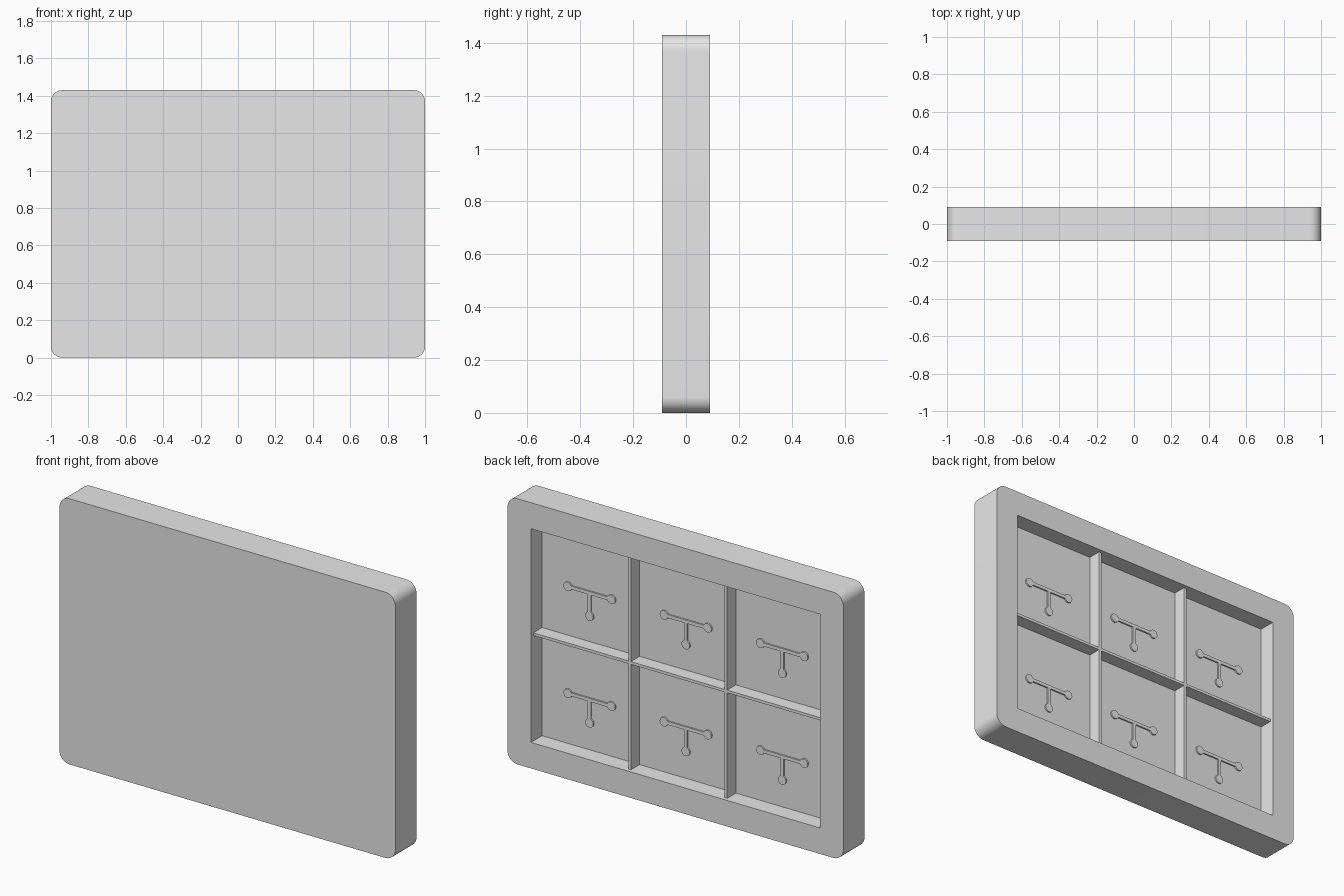
import bpy
import bmesh
from math import sin, cos, pi, asin
from mathutils import Vector

W, H, D = 2.0, 1.43, 0.18          # overall size
RIM = 0.14                         # border around the opening
FLOOR = -0.004                     # y of the compartment floor
BACK = D / 2
COLS, ROWS = 3, 2

if "Cube" in bpy.data.objects:
    bpy.data.objects.remove(bpy.data.objects["Cube"], do_unlink=True)

grey = bpy.data.materials.new("plain grey")
grey.use_nodes = True
grey.diffuse_color = (0.8, 0.8, 0.8, 1)
grey.node_tree.nodes["Principled BSDF"].inputs["Base Color"].default_value = (0.8, 0.8, 0.8, 1)


def extrude_profile(name, points, y0, y1):
    """Solid from an x-z outline, running from y0 to y1."""
    bm = bmesh.new()
    face = bm.faces.new([bm.verts.new((x, y0, z)) for x, z in points])
    new = bmesh.ops.extrude_face_region(bm, geom=[face])["geom"]
    moved = [v for v in new if isinstance(v, bmesh.types.BMVert)]
    bmesh.ops.translate(bm, verts=moved, vec=(0, y1 - y0, 0))
    bmesh.ops.recalc_face_normals(bm, faces=bm.faces)
    mesh = bpy.data.meshes.new(name)
    bm.to_mesh(mesh)
    bm.free()
    mesh.materials.append(grey)
    obj = bpy.data.objects.new(name, mesh)
    bpy.context.collection.objects.link(obj)
    return obj


def rectangle(x0, x1, z0, z1):
    return [(x0, z0), (x1, z0), (x1, z1), (x0, z1)]


def arc(cx, cz, r, start, end, steps):
    angles = [start + (end - start) * i / steps for i in range(steps + 1)]
    return [(cx + r * cos(a), cz + r * sin(a)) for a in angles]


def smooth(obj):
    bpy.ops.object.select_all(action="DESELECT")
    obj.select_set(True)
    bpy.context.view_layer.objects.active = obj
    bpy.ops.object.shade_smooth_by_angle(angle=pi / 6)


# Outer tray with rounded corners
R = 0.06
outline = []
for i, (sx, sz) in enumerate([(1, 1), (-1, 1), (-1, -1), (1, -1)]):
    outline += arc(sx * (W / 2 - R), H / 2 + sz * (H / 2 - R), R, i * pi / 2, (i + 1) * pi / 2, 12)
tray = extrude_profile("tray", outline, -BACK, BACK)

# Rectangular opening in the back
x_in, z_lo, z_hi = W / 2 - RIM, RIM, H - RIM
cutter = extrude_profile("opening_cutter", rectangle(-x_in, x_in, z_lo, z_hi), FLOOR, BACK + 0.1)
cutter.hide_render = True
cut = tray.modifiers.new("opening", "BOOLEAN")
cut.operation, cut.solver, cut.object = "DIFFERENCE", "EXACT", cutter
smooth(tray)
bpy.ops.object.modifier_apply(modifier=cut.name)
bpy.data.objects.remove(cutter, do_unlink=True)

# Thin dividers, slightly lower than the rim
T, top = 0.0075, BACK - 0.02
cell_w, cell_h = 2 * x_in / COLS, (z_hi - z_lo) / ROWS
for c in range(1, COLS):
    x = -x_in + c * cell_w
    extrude_profile("upright_divider", rectangle(x - T, x + T, z_lo, z_hi), FLOOR, top)
for r in range(1, ROWS):
    z = z_lo + r * cell_h
    extrude_profile("level_divider", rectangle(-x_in, x_in, z - T, z + T), FLOOR, top)

# Raised three-armed mark with round ends, one per compartment
half, disc = 0.009, 0.024
gap = pi - asin(half / disc)


def mark_outline(cx, cz):
    pts = []
    for angle, length in [(0, 0.13), (pi, 0.13), (1.5 * pi, 0.125)]:
        d = Vector((cos(angle), sin(angle))) * length
        pts += arc(d.x, d.y, disc, angle - gap, angle + gap, 20)
        if angle == pi:
            pts.append((-half, -half))
    pts.append((half, -half))
    return [(cx + x, cz + z) for x, z in pts]


for c in range(COLS):
    for r in range(ROWS):
        x = -x_in + (c + 0.5) * cell_w
        z = z_lo + (r + 0.5) * cell_h - 0.015
        smooth(extrude_profile("raised_mark", mark_outline(x, z), FLOOR, FLOOR + 0.008))
